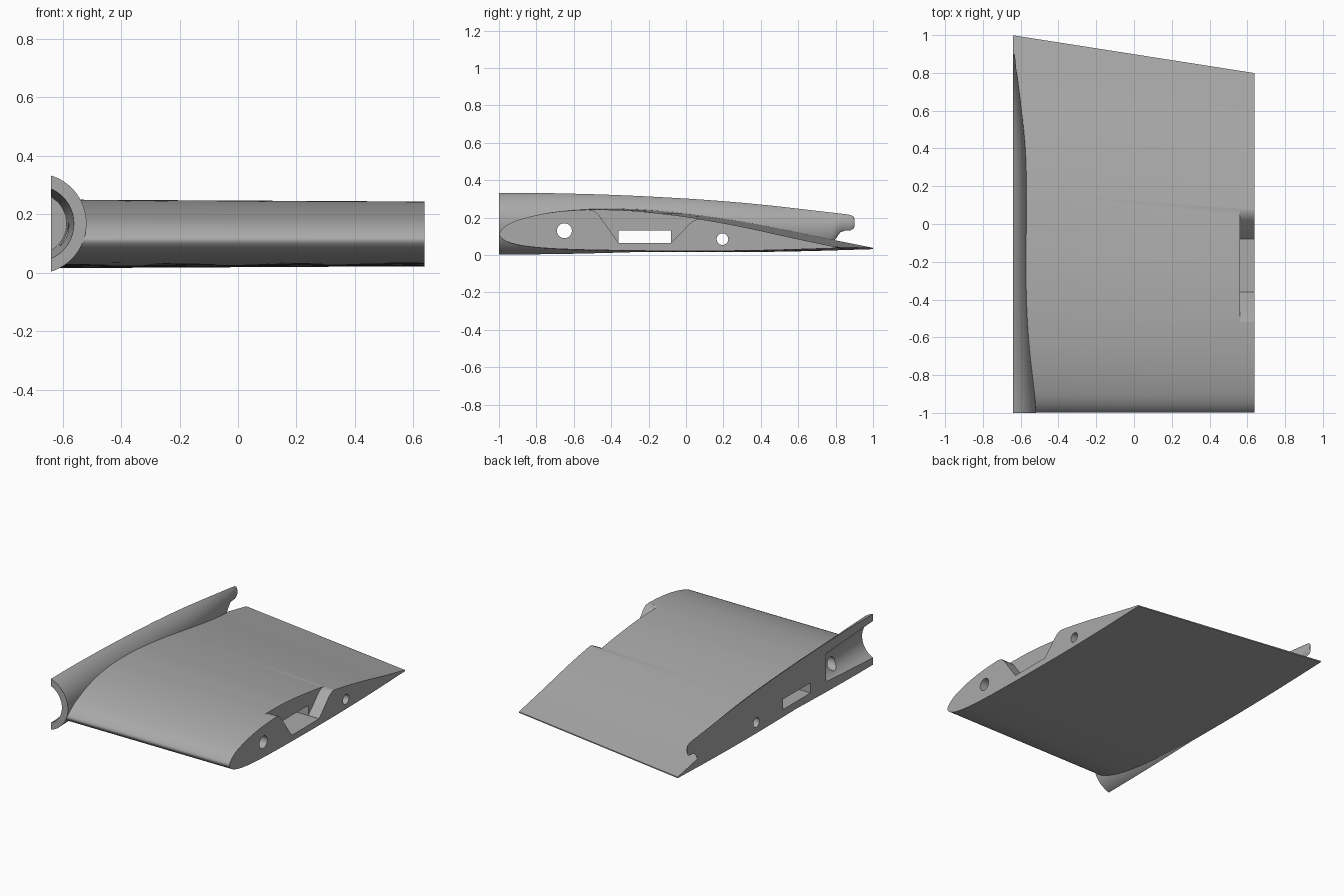
import bpy, bmesh, math
from mathutils import Vector

if "Cube" in bpy.data.objects:
    bpy.data.objects.remove(bpy.data.objects["Cube"])

ROOT, TIP = -0.64, 0.637

grey = bpy.data.materials.new("plain_grey")
grey.diffuse_color = (0.40, 0.40, 0.40, 1)
grey.use_nodes = True
grey.node_tree.nodes["Principled BSDF"].inputs["Base Color"].default_value = grey.diffuse_color


def loft(name, rings):
    """Closed solid through rings of equal length, with capped ends."""
    bm = bmesh.new()
    vs = [[bm.verts.new(p) for p in r] for r in rings]
    n = len(vs[0])
    for a, b in zip(vs, vs[1:]):
        for i in range(n):
            j = (i + 1) % n
            bm.faces.new((a[i], a[j], b[j], b[i]))
    bm.faces.new(vs[0])
    bm.faces.new(vs[-1][::-1])
    bmesh.ops.recalc_face_normals(bm, faces=bm.faces)
    me = bpy.data.meshes.new(name)
    bm.to_mesh(me)
    bm.free()
    me.materials.append(grey)
    ob = bpy.data.objects.new(name, me)
    bpy.context.collection.objects.link(ob)
    return ob


def spline(pts, steps):
    """Smooth curve through points of any dimension."""
    pts = [Vector(p) for p in pts]
    ext = [2 * pts[0] - pts[1]] + pts + [2 * pts[-1] - pts[-2]]
    out = []
    for i in range(1, len(ext) - 2):
        a, b, c, d = ext[i - 1:i + 3]
        for k in range(steps):
            t = k / steps
            out.append(0.5 * (2 * b + (c - a) * t + (2 * a - 5 * b + 4 * c - d) * t * t
                              + (3 * b - a - 3 * c + d) * t ** 3))
    return out + [pts[-1]]


def prism(name, yz, x0, x1):
    return loft(name, [[(x, y, z) for y, z in yz] for x in (x0, x1)])


def circle(r, cy, cz, n=40):
    return [(cy + r * math.cos(2 * math.pi * i / n), cz + r * math.sin(2 * math.pi * i / n))
            for i in range(n)]


def combine(target, other, operation):
    bpy.context.view_layer.objects.active = target
    m = target.modifiers.new(other.name, 'BOOLEAN')
    m.object, m.operation, m.solver = other, operation, 'EXACT'
    bpy.ops.object.modifier_apply(modifier=m.name)
    bpy.data.objects.remove(other)


# Wing: airfoil as (chord fraction, height), trailing edge over the nose and back
airfoil = spline([
    (1, .044), (.87, .093), (.75, .141), (.65, .176), (.55, .205), (.46, .225), (.38, .238),
    (.3, .2425), (.24, .241), (.17, .231), (.11, .213), (.06, .189), (.03, .167), (.01, .14),
    (0, .112), (.01, .086), (.03, .067), (.07, .050), (.13, .038), (.22, .030), (.35, .025),
    (.5, .022), (.65, .022), (.82, .027), (1, .037)], 4)


def wing_section(x):
    u = (x - ROOT) / (TIP - ROOT)
    chord, thick = 2 - 0.2 * u, 1.06 - 0.06 * u
    return [(x, -0.999 + 0.999 * chord * t, .13 + (z - .13) * thick) for t, z in airfoil]


wing = loft("wing_section", [wing_section(-0.72), wing_section(TIP)])

# Pod along the root: (y, top, bottom, bulge), each section a circular arc
pod_rows = spline([
    (-1, .332, .003, .122), (-.8, .332, .004, .108), (-.6, .328, .007, .098),
    (-.4, .322, .012, .091), (-.2, .313, .018, .086), (0, .302, .024, .081),
    (.2, .288, .03, .075), (.4, .270, .035, .065), (.6, .248, .045, .046),
    (.78, .227, .06, .024)], 3)
pod_rows += [(.81, .224, .10, .018), (.825, .222, .122, .016), (.85, .219, .130, .014),
             (.88, .214, .132, .011), (.895, .207, .140, .009), (.9, .195, .152, .007)]


def pod_section(y, top, bottom, bulge, n=32):
    h, cz = (top - bottom) / 2, (top + bottom) / 2
    r = (h * h + bulge * bulge) / (2 * bulge)
    cx, a = ROOT + bulge - r, math.asin(min(1, h / r))
    if h < bulge:
        a = math.pi - a
    arc = [(cx + r * math.cos(a * k), y, cz + r * math.sin(a * k))
           for k in (1 - 2 * i / n for i in range(n + 1))]
    return [(-0.70, y, top)] + arc + [(-0.70, y, bottom)]


pod = loft("root_pod", [pod_section(*r) for r in pod_rows])
combine(wing, pod, 'UNION')

# Tapered hollow in the front of the pod
hollow = loft("pod_hollow", [
    [(-.691 + dx, y, .167 + dz) for dx, dz in circle(r, 0, 0, 64)]
    for y, r in ((-1.1, .135), (-.52, .105))])
combine(wing, hollow, 'DIFFERENCE')

# Spar holes and rectangular slot through the whole span
combine(wing, prism("front_spar_hole", circle(.04, -.65, .13), -1, 1), 'DIFFERENCE')
combine(wing, prism("rear_spar_hole", circle(.031, .195, .085), -1, 1), 'DIFFERENCE')
combine(wing, prism("slot", [(-.36, .064), (-.08, .064), (-.08, .13), (-.36, .13)], -1, 1),
        'DIFFERENCE')

# Open pocket at the tip with sloped, eased ends
pocket = [(-.52, .35), (-.52, .2425), (-.49, .236), (-.465, .212), (-.36, .065), (-.08, .065),
          (.02, .168), (.035, .180), (.055, .189), (.085, .195), (.085, .35)]
combine(wing, prism("tip_pocket", pocket, .56, .8), 'DIFFERENCE')

# Flat root face
combine(wing, prism("root_trim", [(-2, -1), (2, -1), (2, 1), (-2, 1)], -1, ROOT), 'DIFFERENCE')

bpy.ops.object.select_all(action='DESELECT')
wing.select_set(True)
bpy.context.view_layer.objects.active = wing
bpy.ops.object.shade_smooth_by_angle(angle=math.radians(30))
